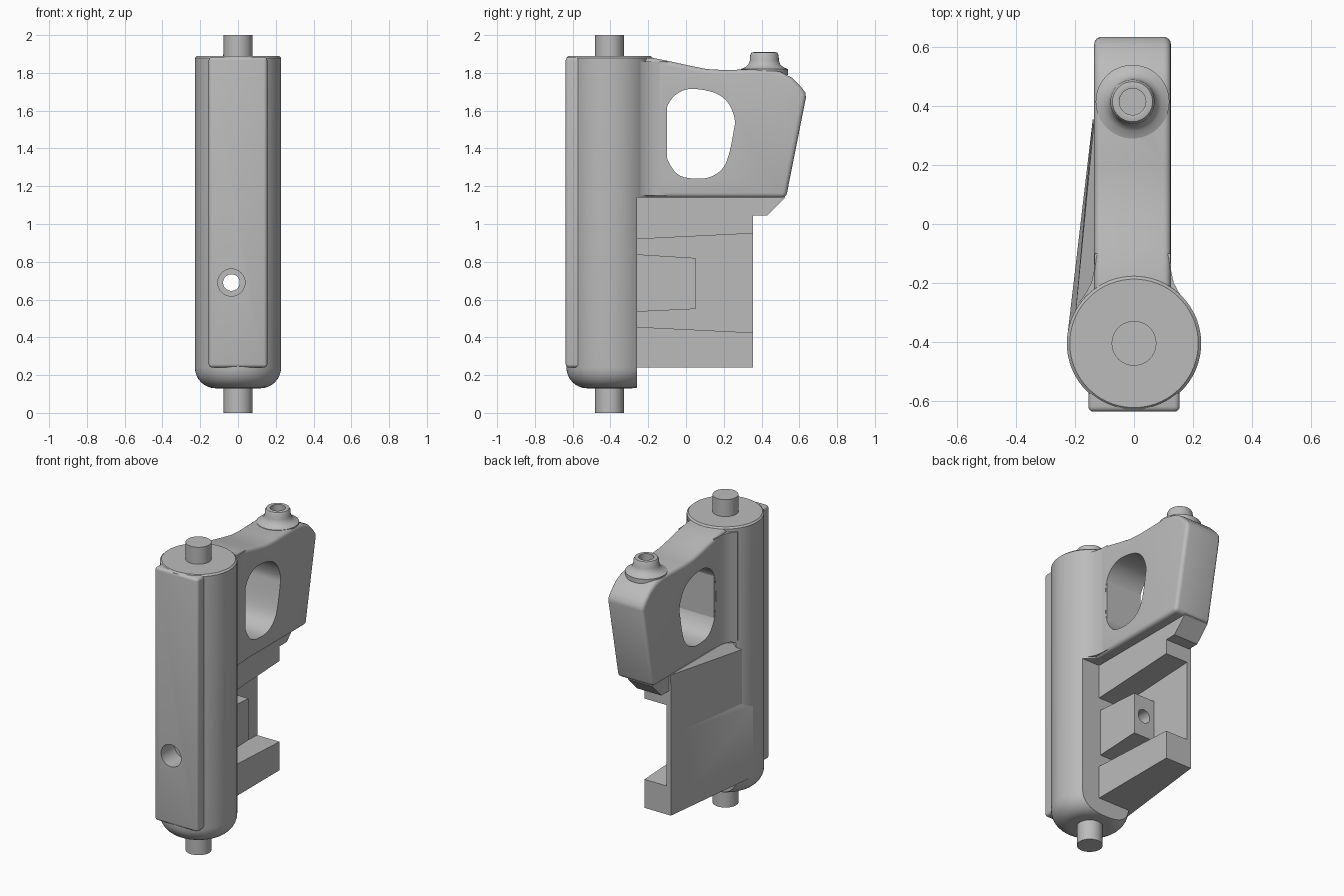
import bpy
import bmesh
from math import cos, sin, pi, radians
from mathutils import Vector

if "Cube" in bpy.data.objects:
    bpy.data.objects.remove(bpy.data.objects["Cube"])

grey = bpy.data.materials.new("plain_grey")
grey.use_nodes = True
grey.diffuse_color = (0.5, 0.5, 0.5, 1)
grey.node_tree.nodes["Principled BSDF"].inputs["Base Color"].default_value = (0.5, 0.5, 0.5, 1)

AXIS_Y = -0.405   # barrel axis


def make(name, bm):
    bmesh.ops.recalc_face_normals(bm, faces=bm.faces[:])
    mesh = bpy.data.meshes.new(name)
    bm.to_mesh(mesh)
    bm.free()
    mesh.materials.append(grey)
    ob = bpy.data.objects.new(name, mesh)
    bpy.context.collection.objects.link(ob)
    return ob


def extrude(name, profile, lo, hi, axis="x"):
    """Extrude a (y, z) profile along x, or an (x, y) profile along z."""
    bm = bmesh.new()
    place = (lambda p: (lo, p[0], p[1])) if axis == "x" else (lambda p: (p[0], p[1], lo))
    step = Vector((hi - lo, 0, 0)) if axis == "x" else Vector((0, 0, hi - lo))
    face = bm.faces.new([bm.verts.new(place(p)) for p in profile])
    new = bmesh.ops.extrude_face_region(bm, geom=[face])["geom"]
    bmesh.ops.translate(bm, vec=step, verts=[v for v in new if isinstance(v, bmesh.types.BMVert)])
    return make(name, bm)


def box(name, x, y, z):
    return extrude(name, [(x[0], y[0]), (x[1], y[0]), (x[1], y[1]), (x[0], y[1])], z[0], z[1], "z")


def lathe(name, profile, cx, cy, steps=72):
    bm = bmesh.new()
    verts = [bm.verts.new((cx + r, cy, z)) for r, z in profile]
    edges = [bm.edges.new(pair) for pair in zip(verts, verts[1:])]
    bmesh.ops.spin(bm, geom=verts + edges, cent=(cx, cy, 0), axis=(0, 0, 1),
                   angle=2 * pi, steps=steps)
    bmesh.ops.remove_doubles(bm, verts=bm.verts[:], dist=1e-5)
    return make(name, bm)


def rod(name, radius, start, end):
    start, end = Vector(start), Vector(end)
    bm = bmesh.new()
    bmesh.ops.create_cone(bm, cap_ends=True, segments=40, radius1=radius, radius2=radius,
                          depth=(end - start).length)
    bm.transform((end - start).to_track_quat("Z", "Y").to_matrix().to_4x4())
    bmesh.ops.translate(bm, vec=(start + end) / 2, verts=bm.verts[:])
    return make(name, bm)


def hull(name, points):
    bm = bmesh.new()
    for p in points:
        bm.verts.new(p)
    bmesh.ops.convex_hull(bm, input=bm.verts[:])
    bmesh.ops.dissolve_limit(bm, angle_limit=0.01, verts=bm.verts[:], edges=bm.edges[:])
    return make(name, bm)


def apply_mod(ob, kind, **settings):
    mod = ob.modifiers.new(kind, kind)
    for key, value in settings.items():
        setattr(mod, key, value)
    bpy.context.view_layer.objects.active = ob
    bpy.ops.object.modifier_apply(modifier=mod.name)


def cut(ob, cutter):
    apply_mod(ob, "BOOLEAN", operation="DIFFERENCE", solver="EXACT", object=cutter)
    bpy.data.objects.remove(cutter)


def bevel(ob, width, angle=50, segments=4):
    apply_mod(ob, "BEVEL", width=width, segments=segments, limit_method="ANGLE",
              angle_limit=radians(angle))


def smooth_loop(points, n=4):
    """Closed Catmull-Rom loop through the points."""
    out, pts = [], [Vector(p) for p in points]
    for i in range(len(pts)):
        a, b, c, d = (pts[(i + k - 1) % len(pts)] for k in range(4))
        for t in (j / n for j in range(n)):
            out.append(0.5 * (2 * b + (c - a) * t + (2 * a - 5 * b + 4 * c - d) * t * t
                              + (3 * b - a - 3 * c + d) * t ** 3))
    return out


def bolt_hole(ob):
    cut(ob, rod("hole_cutter", 0.044, (-0.035, -0.8, 0.69), (-0.035, 0.3, 0.69)))
    cut(ob, rod("counterbore_cutter", 0.072, (-0.035, -0.8, 0.69), (-0.035, -0.5, 0.69)))


# Barrel with rounded bottom, trimmed flat behind its lower part
R = 0.11
rounding = [(0.228 - R + R * sin(t * pi / 16), 0.13 + R - R * cos(t * pi / 16)) for t in range(9)]
barrel = lathe("barrel", [(0, 0.13)] + rounding + [(0.228, 1.88), (0.218, 1.89), (0, 1.89)], 0, AXIS_Y)
cut(barrel, box("trim_cutter", (-0.4, 0.4), (-0.26, 0.1), (0, 1.14)))
bolt_hole(barrel)

# Front plate
plate = box("front_plate", (-0.155, 0.155), (-0.637, -0.5), (0.24, 1.885))
bevel(plate, 0.018)
bolt_hole(plate)

# Axle pins
for name, low, high in (("lower_pin", 0, 0.2), ("upper_pin", 1.8, 2)):
    rod(name, 0.076, (0, AXIS_Y, low), (0, AXIS_Y, high))

# Upper frame with finger opening
frame = extrude("upper_frame", [
    (-0.36, 1.14), (-0.36, 1.88), (-0.18, 1.88), (-0.08, 1.86), (0.02, 1.838), (0.11, 1.82),
    (0.2, 1.815), (0.42, 1.82), (0.5, 1.806), (0.56, 1.775), (0.61, 1.725), (0.632, 1.695),
    (0.635, 1.67), (0.53, 1.14)], -0.135, 0.125)
bevel(frame, 0.024)
opening = smooth_loop([
    (-0.11, 1.40), (-0.11, 1.57), (-0.085, 1.65), (-0.03, 1.7), (0.04, 1.715), (0.15, 1.695),
    (0.22, 1.645), (0.257, 1.56), (0.252, 1.49), (0.225, 1.36), (0.19, 1.29), (0.13, 1.25),
    (0.06, 1.24), (-0.03, 1.255), (-0.085, 1.315)])
cut(frame, extrude("opening_cutter", opening, -0.3, 0.3))
cut(frame, rod("nozzle_cutter", 0.045, (-0.005, 0.415, 1.74), (-0.005, 0.415, 2)))

# Flared neck blending frame into barrel
side = [(0.128, -0.1), (0.131, -0.16), (0.14, -0.2), (0.156, -0.23), (0.18, -0.265), (0.15, -0.36)]
extrude("neck", [(x - 0.005, y) for x, y in side] + [(-x - 0.005, y) for x, y in reversed(side)],
        1.15, 1.86, "z")

# Nozzle on top
lathe("nozzle", [(0.045, 1.79), (0.045, 1.908), (0.055, 1.91), (0.068, 1.907), (0.075, 1.895),
                 (0.077, 1.865), (0.084, 1.845), (0.1, 1.83), (0.125, 1.82), (0.125, 1.79)],
      -0.005, 0.415, 48)

# Slanted side panels, each with a sloping upper ledge
for name, low, high, top, reach, inset in (("lower_panel", 0.24, 0.7, 0.76, 0.225, 0.19),
                                           ("upper_panel", 0.68, 1.08, 1.15, 0.205, 0.135)):
    points = []
    for z, x in ((low, reach), (high, reach), (top, inset)):
        points += [(-0.11, -0.37, z), (-x, -0.37, z), (-0.11, 0.355, z),
                   (-min(x, 0.14), 0.355, z)]
    hull(name, points)

# Channel rails, bolt block and heel
extrude("lower_rail", [(-0.3, 0.24), (0.355, 0.24), (0.355, 0.425), (-0.3, 0.457)], -0.125, 0.05)
extrude("upper_rail", [(-0.3, 0.918), (0.355, 0.95), (0.355, 1.16), (-0.3, 1.16)], -0.125, 0.05)
block = extrude("bolt_block", [(-0.27, 0.535), (0.05, 0.55), (0.05, 0.82), (-0.27, 0.84)], -0.125, 0.04)
bolt_hole(block)
extrude("heel", [(0.34, 1.045), (0.43, 1.045), (0.525, 1.14), (0.525, 1.17), (0.34, 1.17)], -0.125, 0.05)

# Smooth curved surfaces while keeping crisp edges
bpy.ops.object.select_all(action="DESELECT")
for ob in bpy.context.collection.objects:
    if ob.type == "MESH" and ob.data.materials and ob.data.materials[0] == grey:
        ob.select_set(True)
        bpy.context.view_layer.objects.active = ob
bpy.ops.object.shade_smooth_by_angle(angle=radians(32))
